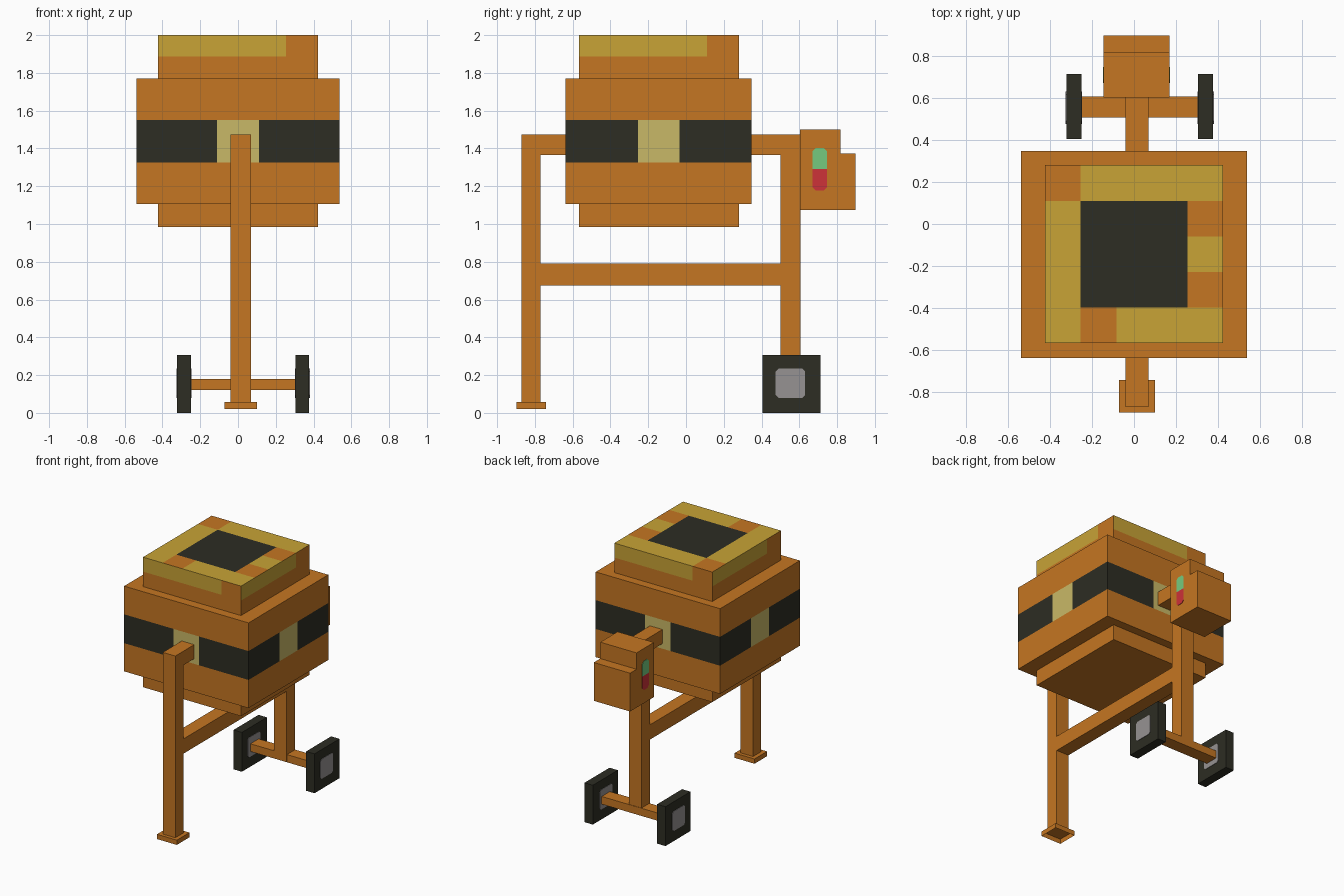
import bpy, bmesh
from mathutils import Vector

if "Cube" in bpy.data.objects:
    bpy.data.objects.remove(bpy.data.objects["Cube"])


def material(name, *rgb):
    m = bpy.data.materials.new(name)
    lin = [((c / 255 + 0.055) / 1.055) ** 2.4 if c > 10 else c / 3295 for c in rgb]
    m.diffuse_color = (*lin, 1)
    m.use_nodes = True
    m.node_tree.nodes["Principled BSDF"].inputs["Base Color"].default_value = m.diffuse_color
    return m


ORANGE = material("orange paint", 197, 118, 34)
DARK = material("dark rubber", 45, 45, 35)
YELLOW = material("yellow spill", 200, 163, 54)
CREAM = material("pale band", 201, 185, 103)
GREY = material("hub grey", 150, 146, 146)
GREEN = material("start green", 117, 202, 127)
RED = material("stop red", 205, 50, 56)


def finish(name, bm, mats):
    bmesh.ops.recalc_face_normals(bm, faces=bm.faces)
    me = bpy.data.meshes.new(name)
    bm.to_mesh(me)
    bm.free()
    for m in mats:
        me.materials.append(m)
    ob = bpy.data.objects.new(name, me)
    bpy.context.collection.objects.link(ob)
    return ob


def box(name, lo, hi, mats, cuts=(), rule=None, open_bottom=False):
    """Box between two corners; cuts are (axis, position); rule picks a face's material."""
    lo, hi = Vector(lo), Vector(hi)
    bm = bmesh.new()
    bmesh.ops.create_cube(bm, size=1)
    for v in bm.verts:
        v.co = (lo + hi) / 2 + v.co * (hi - lo)
    for axis, pos in cuts:
        co, no = Vector(), Vector()
        co[axis], no[axis] = pos, 1
        bmesh.ops.bisect_plane(bm, geom=bm.verts[:] + bm.edges[:] + bm.faces[:],
                               plane_co=co, plane_no=no)
    bm.normal_update()
    if rule:
        for f in bm.faces:
            f.material_index = rule(f.calc_center_median(), f.normal)
    if open_bottom:
        bmesh.ops.delete(bm, geom=[f for f in bm.faces if f.normal.z < -0.9], context='FACES')
    return finish(name, bm, mats)


def side_profile(name, pts, x0, x1, mat):
    """Outline in the y-z plane, extruded from x0 to x1."""
    bm = bmesh.new()
    face = bm.faces.new([bm.verts.new((x0, y, z)) for y, z in pts])
    ext = bmesh.ops.extrude_face_region(bm, geom=[face])
    for v in ext["geom"]:
        if isinstance(v, bmesh.types.BMVert):
            v.co.x = x1
    return finish(name, bm, [mat])


# Drum with a dark band and a pale patch in the middle of each side
def drum_rule(c, n):
    if abs(n.z) > 0.5 or not 1.325 < c.z < 1.55:
        return 0
    across = c.x if abs(n.y) > 0.5 else c.y + 0.145
    return 2 if abs(across) < 0.11 else 1


box("drum", (-0.537, -0.637, 1.105), (0.537, 0.347, 1.77), [ORANGE, DARK, CREAM],
    [(2, 1.325), (2, 1.55), (0, -0.11), (0, 0.11), (1, -0.255), (1, -0.035)], drum_rule)
box("drum_base", (-0.423, -0.567, 0.985), (0.423, 0.28, 1.105), [ORANGE])

# Drum mouth: 5 x 5 cells on top, spill running down the sides
X0, Y0, CELL = -0.423, -0.567, 0.1694
BARE = {(0, 4), (4, 3), (4, 1), (1, 0)}


def mouth_rule(c, n):
    i, j = int((c.x - X0) / CELL), int((c.y - Y0) / CELL)
    if n.z > 0.5:
        if 1 <= i <= 3 and 1 <= j <= 3:
            return 2
        return 0 if (i, j) in BARE else 1
    if n.z < -0.5 or c.z < 1.887:
        return 0
    # the last cell on the viewer's right of each side stays bare
    right = Vector((-n.y, n.x, 0))
    return 0 if (c - Vector((0, -0.1435, 0))).dot(right) > 1.5 * CELL else 1


grid = [(0, X0 + CELL * k) for k in range(1, 5)] + [(1, Y0 + CELL * k) for k in range(1, 5)]
box("drum_mouth", (X0, Y0, 1.77), (-X0, Y0 + 5 * CELL, 2.0), [ORANGE, YELLOW, DARK],
    grid + [(2, 1.887)], mouth_rule)

# Stand: both legs, cross beam and the arms holding the drum
side_profile("stand_frame", [
    (-0.87, 0.055), (-0.77, 0.055), (-0.77, 0.675), (0.50, 0.675), (0.50, 0.125),
    (0.605, 0.125), (0.605, 1.475), (0.345, 1.475), (0.345, 1.365), (0.50, 1.365),
    (0.50, 0.79), (-0.77, 0.79), (-0.77, 1.365), (-0.637, 1.365), (-0.637, 1.475),
    (-0.87, 1.475)], -0.04, 0.068, ORANGE)
box("front_foot", (-0.072, -0.897, 0.02), (0.10, -0.742, 0.057), [ORANGE], open_bottom=True)

# Axle and square wheels with grey hub plates on both faces
box("axle", (-0.252, 0.507, 0.12), (0.305, 0.608, 0.18), [ORANGE])
HUB = [(0.475, 0.095), (0.49, 0.08), (0.616, 0.08), (0.631, 0.095),
       (0.631, 0.22), (0.616, 0.235), (0.49, 0.235), (0.475, 0.22)]
for side, x in (("left", -0.322), ("right", 0.305)):
    box(side + "_wheel", (x, 0.405, 0), (x + 0.072, 0.713, 0.307), [DARK])
    side_profile(side + "_wheel_hubs", HUB, x - 0.003, x + 0.075, GREY)

# Motor box with a lower step, start and stop buttons on both sides
side_profile("motor_box", [(0.603, 1.073), (0.897, 1.073), (0.897, 1.372), (0.817, 1.372),
                           (0.817, 1.50), (0.603, 1.50)], -0.145, 0.168, ORANGE)
BUTTON = [(0.67, 0), (0.747, 0), (0.747, 0.095), (0.73, 0.113), (0.687, 0.113), (0.67, 0.095)]
for side, x in (("left", -0.148), ("right", 0.168)):
    for label, sign, mat in (("start", 1, GREEN), ("stop", -1, RED)):
        side_profile(f"{side}_{label}_button", [(y, 1.29 + sign * z) for y, z in BUTTON],
                     x, x + 0.003, mat)
